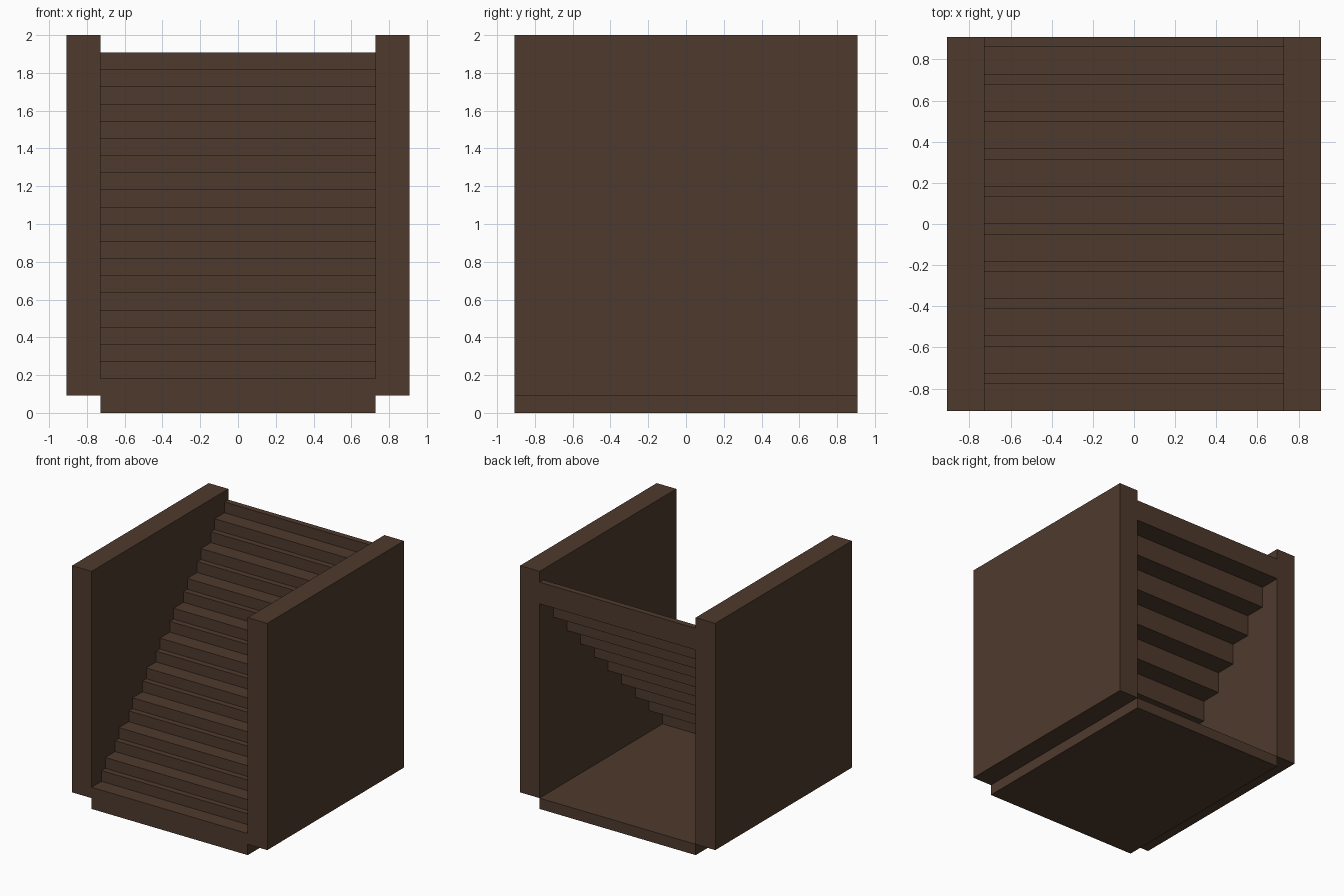
import bpy, bmesh

if "Cube" in bpy.data.objects:
    bpy.data.objects.remove(bpy.data.objects["Cube"])

U = 2 / 22  # one grid unit: the model is 22 units tall, 20 wide and deep

brown = bpy.data.materials.new("dark_brown")
brown.diffuse_color = (0.076, 0.042, 0.026, 1)
brown.use_nodes = True
brown.node_tree.nodes["Principled BSDF"].inputs["Base Color"].default_value = brown.diffuse_color


def extrude_profile(name, profile, x0, x1):
    """Extrude a closed (y, z) profile along x, all in grid units."""
    bm = bmesh.new()
    face = bm.faces.new([bm.verts.new((x0 * U, y * U, z * U)) for y, z in profile])
    res = bmesh.ops.extrude_face_region(bm, geom=[face])
    verts = [g for g in res["geom"] if isinstance(g, bmesh.types.BMVert)]
    bmesh.ops.translate(bm, verts=verts, vec=((x1 - x0) * U, 0, 0))
    bmesh.ops.recalc_face_normals(bm, faces=bm.faces)
    mesh = bpy.data.meshes.new(name)
    bm.to_mesh(mesh)
    bm.free()
    mesh.materials.append(brown)
    obj = bpy.data.objects.new(name, mesh)
    bpy.context.collection.objects.link(obj)
    return obj


def rect(y0, y1, z0, z1):
    return [(y0, z0), (y1, z0), (y1, z1), (y0, z1)]


# Floor plate between the walls
extrude_profile("floor_plate", rect(-10, 10, 0, 1), -8, 8)

# Two side walls
extrude_profile("left_wall", rect(-10, 10, 1, 22), -10, -8)
extrude_profile("right_wall", rect(-10, 10, 1, 22), 8, 10)

# Ten notched step blocks: a wide low tread and a narrow raised tread at the back
for i in range(10):
    y, z = -10 + 2 * i, 1 + 2 * i
    extrude_profile(f"step_{i + 1}",
                    [(y, z), (y + 2, z), (y + 2, z + 2),
                     (y + 1.45, z + 2), (y + 1.45, z + 1), (y, z + 1)], -8, 8)
